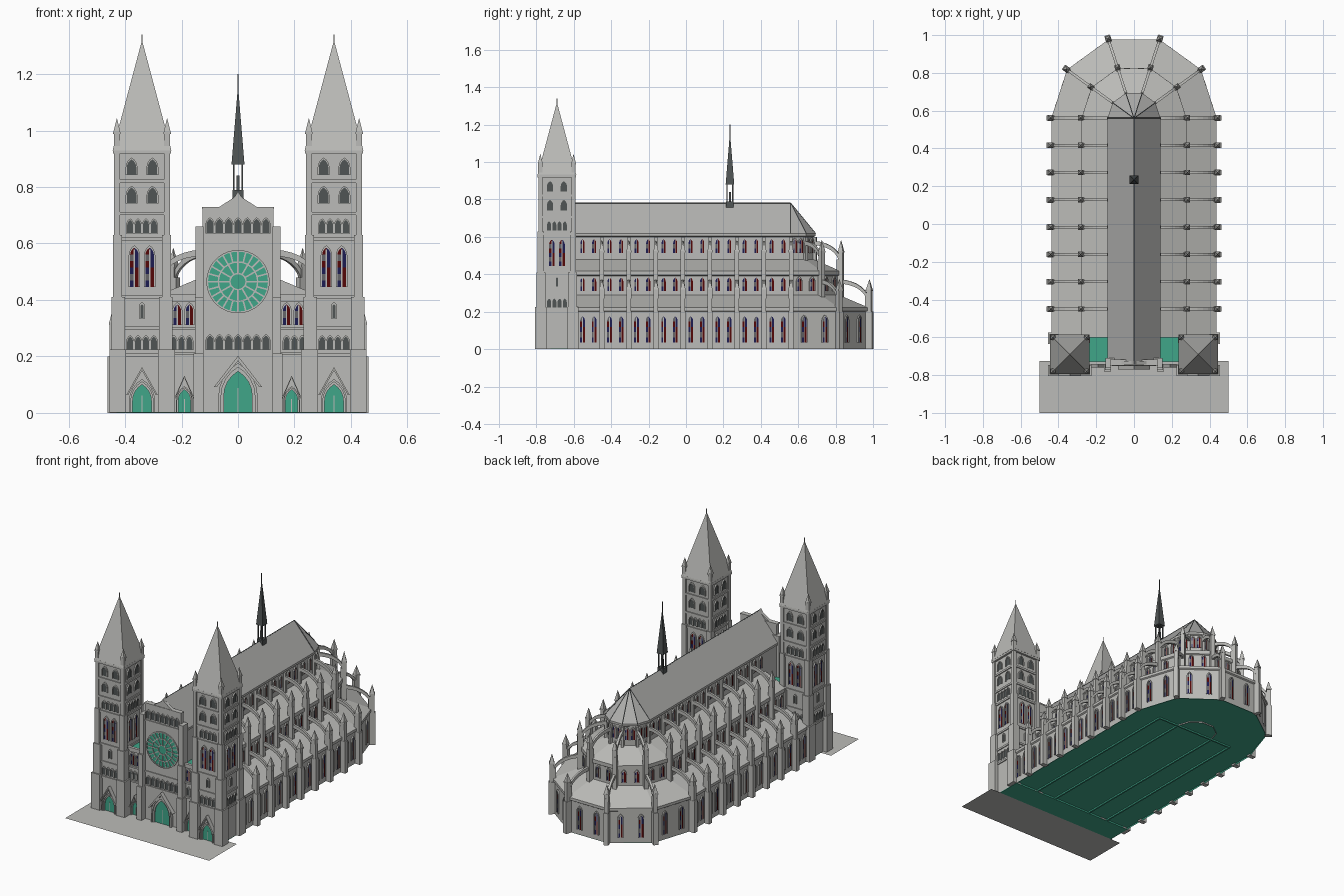
import bpy, bmesh
from math import sin, cos, pi, radians, sqrt
from mathutils import Matrix, Vector

if "Cube" in bpy.data.objects:
    bpy.data.objects.remove(bpy.data.objects["Cube"])

# Materials
STONE, ROOF, DARK, TEAL, BLUE, RED, GREY = range(7)
COLOURS = [("stone", (.50, .50, .48)), ("roof_grey", (.43, .43, .42)),
           ("louvre_grey", (.08, .09, .09)), ("teal", (.05, .38, .25)),
           ("glass_blue", (.012, .012, .085)), ("glass_red", (.09, .002, .002)),
           ("glass_grey", (.13, .13, .14))]
MATS = []
for label, rgb in COLOURS:
    m = bpy.data.materials.new(label)
    m.use_nodes = True
    m.diffuse_color = (*rgb, 1)
    m.node_tree.nodes["Principled BSDF"].inputs["Base Color"].default_value = (*rgb, 1)
    MATS.append(m)


# Helpers
def mesh(name, bm):
    bmesh.ops.recalc_face_normals(bm, faces=bm.faces[:])
    me = bpy.data.meshes.new(name)
    bm.to_mesh(me)
    bm.free()
    for m in MATS:
        me.materials.append(m)
    return me


def place(me, name, x=0, y=0, z=0, angle=0):
    ob = bpy.data.objects.new(name, me)
    ob.location, ob.rotation_euler = (x, y, z), (0, 0, angle)
    bpy.context.collection.objects.link(ob)


def prism(bm, pts, y0, y1, mat=STONE):
    a, b = ([bm.verts.new((x, y, z)) for x, z in pts] for y in (y0, y1))
    n = len(pts)
    faces = [a, b[::-1]] + [[a[i], a[(i + 1) % n], b[(i + 1) % n], b[i]] for i in range(n)]
    for f in faces:
        bm.faces.new(f).material_index = mat


def box(bm, x0, x1, y0, y1, z0, z1, mat=STONE):
    prism(bm, [(x0, z0), (x1, z0), (x1, z1), (x0, z1)], y0, y1, mat)


def block(bm, x, y, half, z0, z1, mat=STONE):
    box(bm, x - half, x + half, y - half, y + half, z0, z1, mat)


def band(bm, a, b, y0, y1, mat=STONE):
    for i in range(len(a) - 1):
        prism(bm, [a[i], a[i + 1], b[i + 1], b[i]], y0, y1, mat)


def cone(bm, matrix, depth, r1, r2, mat):
    before = set(bm.faces)
    bmesh.ops.create_cone(bm, cap_ends=True, segments=4, radius1=r1, radius2=r2,
                          depth=depth, matrix=matrix)
    for f in set(bm.faces) - before:
        f.material_index = mat


def pyramid(bm, x, y, z0, z1, half, mat=STONE):
    at = Matrix.Translation((x, y, (z0 + z1) / 2)) @ Matrix.Rotation(pi / 4, 4, 'Z')
    cone(bm, at, z1 - z0, half * sqrt(2), 0, mat)


def rod(bm, a, b, r, mat):
    a, b = Vector(a), Vector(b)
    turn = (b - a).to_track_quat('Z', 'Y').to_matrix().to_4x4()
    cone(bm, Matrix.Translation((a + b) / 2) @ turn, (b - a).length, r, r, mat)


def pinnacle(bm, x, y, half, z0, z1, z2):
    block(bm, x, y, half, z0, z1)
    block(bm, x, y, half * 1.2, z1 - .008, z1)
    pyramid(bm, x, y, z1, z2, half * 1.1)


def arc(cx, cz, rx, rz, a0, a1, n):
    steps = [radians(a0 + (a1 - a0) * i / n) for i in range(n + 1)]
    return [(cx + rx * cos(t), cz + rz * sin(t)) for t in steps]


def lancet(w, h):
    left = arc(w / 2, h - w * sqrt(3) / 2, w, w, 180, 120, 4)
    return [(-w / 2, 0)] + left + [(-x, z) for x, z in left[-2::-1]] + [(w / 2, 0)]


# Pointed opening facing -y, with raised frame and optional stained glass
def opening(name, w, h, rows=0, frame=.005, mullion=True, count=1):
    bm = bmesh.new()
    for k in range(count):
        part = bmesh.new()
        part.faces.new([part.verts.new((x, -.003, z)) for x, z in lancet(w, h)])
        if rows:
            cuts = [((0, 0, 0), (1, 0, 0))] + [((0, 0, h * i / rows), (0, 0, 1)) for i in range(1, rows)]
            for co, no in cuts:
                bmesh.ops.bisect_plane(part, geom=part.verts[:] + part.edges[:] + part.faces[:],
                                       plane_co=co, plane_no=no)
        for f in part.faces:
            c = f.calc_center_median()
            row = int(c.z * rows / h)
            f.material_index = DARK if not rows else (
                GREY if row % 3 == 1 and c.x < 0 else BLUE if (c.x < 0) == (row < 3) else RED)
        band(part, lancet(w, h), lancet(w + 2 * frame, h + frame * 1.6), 0, -.008)
        if mullion:
            box(part, -w * .08, w * .08, -.005, 0, 0, h * .96)
        bmesh.ops.translate(part, verts=part.verts[:], vec=((k - (count - 1) / 2) * (w + 2 * frame), 0, 0))
        tmp = bpy.data.meshes.new("tmp")
        part.to_mesh(tmp)
        part.free()
        bm.from_mesh(tmp)
        bpy.data.meshes.remove(tmp)
    return mesh(name, bm)


# Choir outline: straight sides closed by five sides of a decagon
CY = .56


def outline(r, y0):
    return [(r, y0)] + [(r * cos(k * pi / 5), CY + r * sin(k * pi / 5)) for k in range(6)] + [(-r, y0)]


def loft(name, profile, y0):
    bm = bmesh.new()
    rings = [[bm.verts.new((x, y, z)) for x, y in outline(r, y0)] for r, z, _ in profile]
    for a, b, (_, _, mat) in zip(rings, rings[1:], profile[1:]):
        for i in range(len(a) - 1):
            bm.faces.new([a[i], a[i + 1], b[i + 1], b[i]]).material_index = mat
    bm.faces.new([r[0] for r in rings] + [r[-1] for r in reversed(rings)])
    bmesh.ops.remove_doubles(bm, verts=bm.verts[:], dist=.0001)
    place(mesh(name, bm), name)


loft("aisles", [(.43, .002, 0), (.43, .2, 0), (.438, .205, 0), (.438, .222, 0), (.27, .29, 0),
                (.27, .39, 0), (.278, .395, 0), (.278, .418, 0), (.13, .48, 0)], -.6)
loft("nave", [(.13, .002, 0), (.13, .6, 0), (.14, .605, 0), (.14, .618, 0), (0, .78, ROOF)], -.73)

# Dark rolls along the ridge and apse hips
bm = bmesh.new()
rod(bm, (0, -.73, .78), (0, CY, .78), .003, DARK)
for x, y in outline(.14, 0)[1:-1]:
    rod(bm, (0, CY, .78), (x, y, .618), .0025, DARK)
place(mesh("roof_ridges", bm), "roof_ridges")

# Floor tray with foundation ribs, and forecourt
bm = bmesh.new()
low, high = ([bm.verts.new((x, y, z)) for x, y in outline(.429, -.575)] for z in (0, .01))
bm.faces.new(high)
for i in range(len(low)):
    j = (i + 1) % len(low)
    bm.faces.new([low[i], low[j], high[j], high[i]])
for x in (-.27, -.13, .13, .27):
    box(bm, x - .005, x + .005, -.575, CY, 0, .009)
box(bm, -.27, .27, CY - .005, CY + .005, 0, .009)
box(bm, -.43, .43, -.725, -.575, 0, .004)
for f in bm.faces:
    f.material_index = TEAL
place(mesh("floor", bm), "floor")
bm = bmesh.new()
bm.faces.new([bm.verts.new((x, y, 0)) for x, y in ((-.5, -1), (.5, -1), (.5, -.725), (-.5, -.725))])
place(mesh("forecourt", bm), "forecourt")

# Buttress with piers and two flying arches, pointing along +x
bm = bmesh.new()
box(bm, .42, .462, -.014, .014, 0, .2)
box(bm, .42, .456, -.012, .012, .2, .29)
pinnacle(bm, .442, 0, .013, .27, .32, .375)
box(bm, .262, .296, -.012, .012, .25, .48)
pinnacle(bm, .283, 0, .012, .46, .525, .585)
box(bm, .12, .144, -.008, .008, .46, .6)
for cx, cz, rx in ((.27, .25, .16), (.13, .455, .145)):
    band(bm, arc(cx, cz, rx, .1, 0, 90, 8), arc(cx, cz, rx + .012, .122, 0, 90, 8), -.007, .007)
buttress = mesh("buttress", bm)
BAY = .1445
for i in range(8):
    for side in (0, pi):
        place(buttress, "side_buttress", y=-.45 + BAY * i, angle=side)
for k in range(1, 5):
    place(buttress, "apse_buttress", y=CY, angle=k * pi / 5)

# Windows on all three storeys
tiers = [(.43, .035, opening("aisle_window", .025, .14, 5)),
         (.27, .31, opening("gallery_window", .023, .072, 3)),
         (.13, .515, opening("clerestory_window", .021, .072, 3))]
for r, z, me in tiers:
    for i in range(8):
        for s in (-1, 1):
            y = -.45 + BAY * (i - .5) + s * .031
            place(me, me.name, r, y, z, pi / 2)
            place(me, me.name, -r, y, z, -pi / 2)
    for k in range(5):
        a, apothem, off = (k + .5) * pi / 5, r * cos(pi / 10), .44 * r * sin(pi / 10)
        for s in (-off, off):
            place(me, me.name, apothem * cos(a) - s * sin(a),
                  CY + apothem * sin(a) + s * cos(a), z, a + pi / 2)

# Towers
TX, TY = .34, -.69
bm = bmesh.new()
block(bm, 0, 0, .09, .002, .93)
for z in (.2, .295, .405, .61, .7, .815):
    block(bm, 0, 0, .096, z, z + .012)
block(bm, 0, 0, .103, .918, .935)
for sx in (-1, 1):
    for sy in (-1, 1):
        for inner, outer, z0, z1 in ((.056, .116, .002, .225), (.06, .108, .225, .41),
                                     (.07, .103, .41, .63), (.078, .099, .63, .93)):
            c, half = (inner + outer) / 2, (outer - inner) / 2
            block(bm, sx * c, sy * c, half, z0, z1)
        pinnacle(bm, sx * .089, sy * .089, .011, .93, .995, 1.045)
pyramid(bm, 0, 0, .93, 1.32, .104)
block(bm, 0, 0, .002, 1.3, 1.34)
tower = mesh("tower", bm)
arcade = opening("tower_arcade", .021, .048, frame=.0035, mullion=False, count=4)
slit = opening("slit_window", .012, .05, mullion=False)
tall = opening("tower_tall_window", .03, .14, 6)
louvre = opening("belfry_louvre", .034, .056, frame=.004, mullion=False)
for s in (-1, 1):
    place(tower, "tower", s * TX, TY)
    for q in range(4):
        a = q * pi / 2
        for me, off, z in [(arcade, 0, .222), (slit, 0, .335), (arcade, 0, .635)] + \
                [(me, o, z) for o in (-1, 1)
                 for me, o, z in ((tall, o * .027, .445), (louvre, o * .037, .742), (louvre, o * .037, .842))]:
            place(me, me.name, s * TX + off * cos(a) + .09 * sin(a),
                  TY + off * sin(a) - .09 * cos(a), z, a)

# West front
bm = bmesh.new()
box(bm, -.15, .15, -.745, -.71, .002, .66)
box(bm, -.125, .125, -.745, -.72, .66, .73)
box(bm, -.128, .128, -.748, -.718, .722, .73)
prism(bm, [(-.065, .73), (.065, .73), (.012, .765), (0, .785), (-.012, .765)], -.745, -.725)
for z in (.205, .295, .615):
    box(bm, -.15, .15, -.75, -.74, z, z + .01)
for s in (-1, 1):
    for x1, y1, z0, z1 in ((.158, -.782, .002, .21), (.153, -.772, .21, .41), (.15, -.762, .41, .66)):
        box(bm, *sorted((s * .122, s * x1)), y1, -.73, z0, z1)
    x = sorted((s * .13, s * .25))
    box(bm, *x, -.735, -.59, .002, .398)
    box(bm, *x, -.735, -.59, .398, .402, TEAL)
    box(bm, *x, -.745, -.727, .395, .42)
    for z in (.205, .295):
        box(bm, *x, -.745, -.73, z, z + .01)
place(mesh("west_front", bm), "west_front")

front_arcade = opening("front_arcade", .026, .052, frame=.0035, mullion=False, count=7)
place(front_arcade, "front_arcade", 0, -.745, .222)
place(front_arcade, "top_gallery", 0, -.745, .635)
bay_arcade = opening("bay_arcade", .02, .048, frame=.004, mullion=False, count=3)
bay_window = opening("bay_window", .026, .072, 3)
for s in (-1, 1):
    place(bay_arcade, "bay_arcade", s * .2, -.735, .222)
    for x in (.172, .215):
        place(bay_window, "bay_window", s * x, -.735, .312)

# Rose window
bm = bmesh.new()
prism(bm, arc(0, 0, .108, .108, 0, 350, 35), -.003, 0, TEAL)
for r0, r1 in ((.106, .112), (.067, .072), (.026, .031)):
    band(bm, arc(0, 0, r0, r0, 0, 360, 36), arc(0, 0, r1, r1, 0, 360, 36), -.007, 0)
for n, r0, r1, w in ((12, .03, .068, .0028), (24, .07, .107, .0028)):
    for k in range(n):
        t = 2 * pi * k / n
        prism(bm, [(r * cos(t) - o * sin(t), r * sin(t) + o * cos(t))
                   for r, o in ((r0, -w), (r1, -w), (r1, w), (r0, w))], -.006, 0)
place(mesh("rose_window", bm), "rose_window", 0, -.745, .465)


# Gabled portals with nested arches
def portal(name, w, h, top, spots, y):
    bm = bmesh.new()
    prism(bm, lancet(w, h), -.005, 0, TEAL)
    box(bm, -.0015, .0015, -.007, 0, 0, h * .6)
    for k in range(2):
        t0, t1 = w * .1 * k, w * .1 * (k + 1)
        band(bm, lancet(w + 2 * t0, h + t0 * 1.5), lancet(w + 2 * t1, h + t1 * 1.5), -.012 - .008 * k, 0)
    g, low, t = w * .75, h * .62, w * .1
    band(bm, [(-g, low), (0, top - t * 1.8), (g, low)], [(-g - t, low), (0, top), (g + t, low)], -.026, 0)
    me = mesh(name, bm)
    for x in spots:
        place(me, name, x, y, .002)


portal("main_portal", .1, .145, .2, [0], -.745)
portal("tower_portal", .066, .098, .16, [-TX, TX], TY - .09)
portal("bay_portal", .042, .08, .13, [-.19, .19], -.735)

# Slender ridge spire with open lantern
bm = bmesh.new()
block(bm, 0, 0, .02, .755, .79, DARK)
block(bm, 0, 0, .006, .78, .84, DARK)
for sx in (-1, 1):
    for sy in (-1, 1):
        block(bm, sx * .015, sy * .015, .003, .78, .885, DARK)
pyramid(bm, 0, 0, .88, 1.16, .023, DARK)
block(bm, 0, 0, .002, 1.13, 1.2, DARK)
place(mesh("ridge_spire", bm), "ridge_spire", 0, .235)
